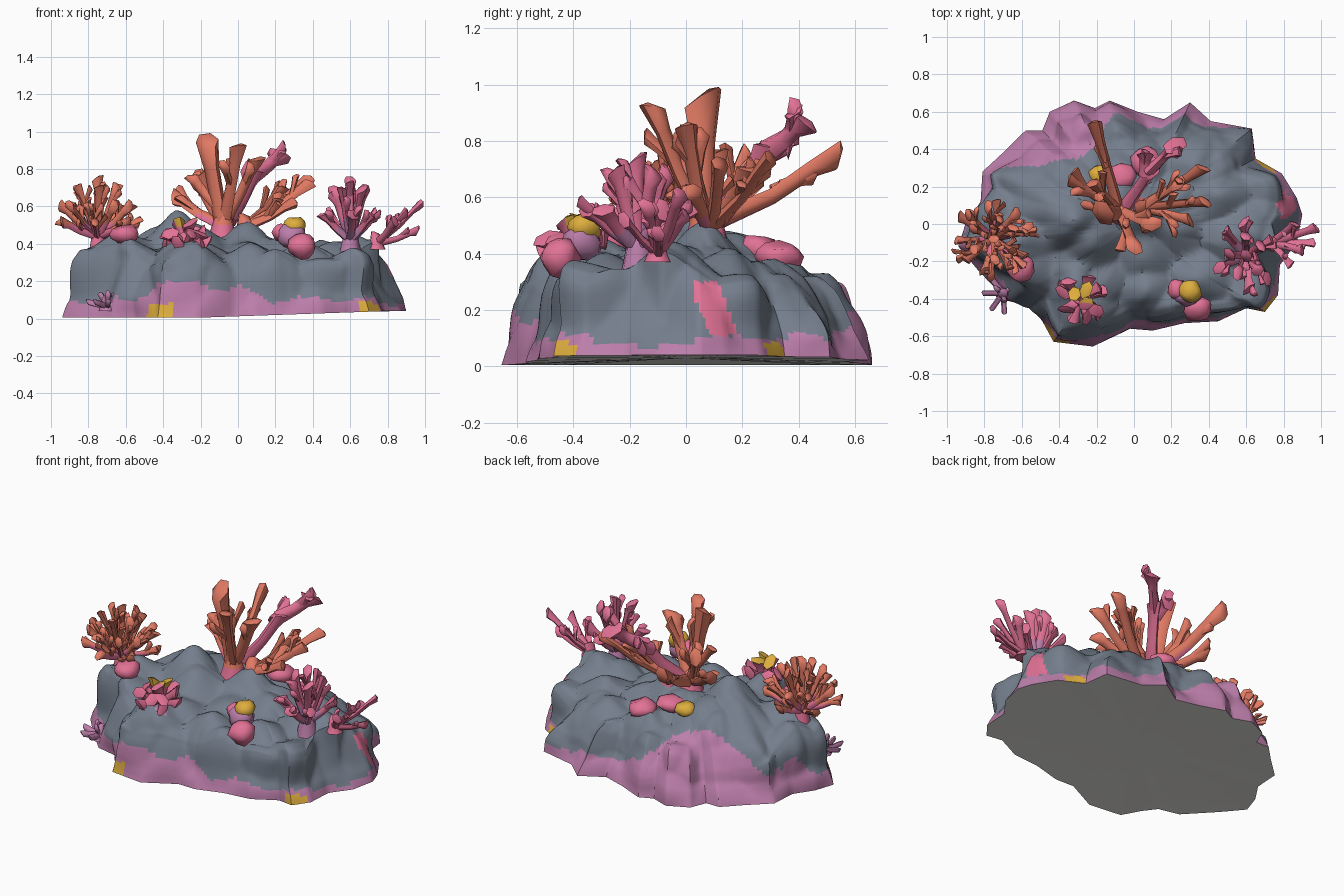
import bpy, bmesh, math, random
from mathutils import Vector, noise

if "Cube" in bpy.data.objects:
    bpy.data.objects.remove(bpy.data.objects["Cube"])
random.seed(4)

def lin(c):
    return tuple((v / 255 / 12.92) if v < 10 else ((v / 255 + .055) / 1.055) ** 2.4 for v in c)

MATS = []
for n, c in [("slate", (116, 126, 140)), ("purple", (188, 126, 170)), ("pink", (226, 114, 150)),
             ("orange", (226, 122, 100)), ("yellow", (222, 174, 62)), ("underside_grey", (250, 249, 246))]:
    m = bpy.data.materials.new(n)
    m.diffuse_color = (*lin(c), 1)
    m.use_nodes = True
    m.node_tree.nodes["Principled BSDF"].inputs["Base Color"].default_value = m.diffuse_color
    MATS.append(m)
SLATE, PURPLE, PINK, ORANGE, YELLOW, GREY = range(6)

def finish(name, bm, rule, angle=64, recalc=False):
    if recalc:
        bmesh.ops.recalc_face_normals(bm, faces=bm.faces)
    bm.normal_update()
    for f in bm.faces:
        f.material_index = rule(f.calc_center_median(), f)
    me = bpy.data.meshes.new(name)
    bm.to_mesh(me)
    bm.free()
    for m in MATS:
        me.materials.append(m)
    ob = bpy.data.objects.new(name, me)
    bpy.context.collection.objects.link(ob)
    bpy.ops.object.select_all(action='DESELECT')
    ob.select_set(True)
    bpy.context.view_layer.objects.active = ob
    bpy.ops.object.shade_smooth_by_angle(angle=math.radians(angle))
    return ob

# ---- rock: outline rings shrinking inward and climbing a bumpy height field
OUT = [(.9, .05), (.87, .14), (.79, .27), (.65, .35), (.63, .51), (.41, .55), (.3, .65), (.16, .56), (.02, .6),
       (-.13, .66), (-.21, .62), (-.32, .66), (-.45, .6), (-.49, .5), (-.58, .5), (-.68, .4), (-.81, .28),
       (-.82, .12), (-.9, .0), (-.94, -.12), (-.84, -.24), (-.68, -.41), (-.55, -.44), (-.49, -.52),
       (-.43, -.63), (-.22, -.655), (-.02, -.56), (.1, -.57), (.27, -.53), (.45, -.52), (.6, -.45),
       (.7, -.47), (.77, -.38), (.78, -.22), (.87, -.1)]

def gauss(x, y, cx, cy, sx, sy):
    return math.exp(-((x - cx) / sx) ** 2 - ((y - cy) / sy) ** 2)

def height(x, y):
    h = .36 + .16 * gauss(x, y, -.36, .04, .2, .24) + .11 * gauss(x, y, 0, .04, .24, .16)
    h += .05 * gauss(x, y, .68, -.12, .25, .2) + .05 * gauss(x, y, -.7, -.1, .15, .2)
    h += .06 * gauss(x, y, -.3, -.35, .15, .12) - .02 * gauss(x, y, .2, .5, .6, .2)
    return h

def lerp_table(tab, t):
    for (a, fa), (b, fb) in zip(tab, tab[1:]):
        if t >= b:
            return fa + (fb - fa) * (a - t) / (a - b)
    return tab[-1][1]

STEEP = [(1, 0), (.99, .2), (.955, .48), (.93, .8), (.9, .95), (.84, 1), (0, 1)]
GENTLE = [(1, 0), (.97, .22), (.91, .48), (.83, .74), (.74, .9), (.6, 1), (0, 1)]
RINGS = [1, .997, .994, .99, .985, .978, .97, .962, .955, .946, .938, .93, .92, .91, .9, .89, .88, .86, .84, .82,
         .8, .77, .74, .71, .68, .64, .6, .56, .52, .48, .44, .4, .36, .32, .28, .24, .2, .15, .1, .05]

def ground(x):
    return .005 + .035 * min(1, max(0, (x + .2) / 1.0))

def cell(x, y, z):
    return noise.voronoi(Vector((x, y, z)))[0][0]

def rock_point(px, py, t):
    x, y = px * t, py * t
    back = min(1, max(0, (py - .05) / .4)) + min(.45, max(0, (-py - .3) * 1.6))
    f = lerp_table(STEEP, t) * (1 - back) + lerp_table(GENTLE, t) * back
    z = ground(x) + f * (height(x, y) - ground(x) + .15 * (.5 - cell(x * 4.6, y * 4.6, 3.3)))
    # lumps swelling out of the side walls
    w = min(f * 3, 1) * min(1, t * 2)
    s = 1 + .17 * w * (.42 - cell(px * 3.6, py * 3.6, z * 3))
    return Vector((x * s, y * s, z))

outline = []
for i, a in enumerate(OUT):
    b = OUT[(i + 1) % len(OUT)]
    outline += [(a[0] + (b[0] - a[0]) * k / 8, a[1] + (b[1] - a[1]) * k / 8) for k in range(8)]
bm = bmesh.new()
rings = [[bm.verts.new(rock_point(x, y, t)) for x, y in outline] for t in RINGS]
N = len(outline)
for a, b in zip(rings, rings[1:]):
    for i in range(N):
        bm.faces.new((a[i], a[(i + 1) % N], b[(i + 1) % N], b[i]))
top = bm.verts.new(rock_point(.001, .001, .01))
low = bm.verts.new((0, 0, .03))
for i in range(N):
    bm.faces.new((rings[-1][i], rings[-1][(i + 1) % N], top))
    bm.faces.new((rings[0][(i + 1) % N], rings[0][i], low))

def rock_colour(c, f):
    if low in f.verts:
        return GREY
    x, y, z = c
    # yellow sponge patches near the base, pink patch on the right end
    for cx, cy, r, h in [(-.43, -.6, .075, .08), (.7, -.44, .055, .085), (.7, .3, .05, .085)]:
        if abs(x - cx) < r and abs(y - cy) < r and z < h:
            return YELLOW
    if x > .68 and .11 < z < .3 and abs((y - .11) + (z - .18) * .4) < .05:
        return PINK
    lim = .09 + .07 * noise.noise(Vector((x * 4, y * 4, 1))) + .02 * noise.noise(Vector((x * 15, y * 15, 1)))
    lim += .12 * gauss(x, y, -.3, -.6, .2, .2) + .08 * gauss(x, y, .02, -.55, .1, .15)
    lim += .42 * gauss(x, y, -.45, .5, .33, .25) + .1 * gauss(x, y, .3, .62, .15, .1)
    lim += .12 * gauss(x, y, -.85, .1, .08, .1) + .4 * gauss(x, y, -.2, -.46, .05, .05)
    return PURPLE if z < lim else SLATE
finish("rock", bm, rock_colour, 45, True)

# ---- coral helpers
def tube(bm, pts, radii, sides=6, flat=.75):
    """Tube along points with a slanted, pointed end."""
    d0 = (pts[-1] - pts[0]).normalized()
    side = d0.cross(Vector((random.uniform(-1, 1), random.uniform(-1, 1), .3))).normalized()
    up = d0.cross(side)
    prev = None
    for k, (p, r) in enumerate(zip(pts, radii)):
        ring = []
        for i in range(sides):
            a = 2 * math.pi * i / sides
            slant = d0 * (r * .6 * math.cos(a + .5)) if k == len(pts) - 1 else Vector()
            ring.append(bm.verts.new(p + side * (r * math.cos(a)) + up * (r * flat * math.sin(a)) + slant))
        if prev:
            for i in range(sides):
                bm.faces.new((prev[i], prev[(i + 1) % sides], ring[(i + 1) % sides], ring[i]))
        else:
            bm.faces.new(ring[::-1])
        prev = ring
    tip = bm.verts.new(pts[-1] + d0 * radii[-1] * .5 + side * radii[-1] * .3)
    for i in range(sides):
        bm.faces.new((prev[i], prev[(i + 1) % sides], tip))

def limb(bm, base, tip, r, flare, twigs, spread):
    """Curved limb with shorter twigs forking off its outer half."""
    base, tip = Vector(base), Vector(tip)
    d = tip - base
    mid = base + d * .5 + Vector((0, 0, -.04 * d.length))
    tube(bm, [base, mid, base + d * .8, tip], [r, r * .8, r * .85, r * flare])
    for k in range(twigs):
        s = base + d * random.uniform(.42, .72)
        v = Vector((random.uniform(-1, 1), random.uniform(-1, 1), random.uniform(-.2, .8))).normalized()
        e = s + (d.normalized() + v * .75).normalized() * spread * random.uniform(.7, 1.05)
        tube(bm, [s, s.lerp(e, .6), e], [r * .6, r * .6, r * .8], 5)

def coral(name, base, tips, r, flare, twigs, spread, rule, root=.08):
    bm = bmesh.new()
    b = Vector(base)
    tube(bm, [b - Vector((0, 0, root)), b, b + Vector((0, 0, .05))], [r * 2.1, r * 1.5, r * 1.2], 7, 1)
    for t in tips:
        limb(bm, b, t, r, flare, twigs, spread)
    return finish(name, bm, rule)

def dome(base, rx, ry, rz, rows):
    """Tips spread over a dome: rows of (count, tilt in degrees)."""
    out = []
    for n, tilt in rows:
        for i in range(n):
            a = 2 * math.pi * (i + random.uniform(.2, .6)) / n
            s, c = math.sin(math.radians(tilt)), math.cos(math.radians(tilt))
            out.append((base[0] + rx * s * math.cos(a), base[1] + ry * s * math.sin(a), base[2] + rz * c))
    return out

# ---- big central coral, with one pink limb at the back
coral("central_coral", (-.08, .07, .5), [(0, -.12, .92), (.1, 0, .85), (-.34, .24, .65),
                                         (-.21, .54, .75), (-.22, .22, .74)], .04, 1.25, 2, .16,
      lambda c, f: PINK if c.z < .53 else ORANGE)
bm = bmesh.new()
tube(bm, [Vector((-.09, .06, .52)), Vector((-.14, .06, .8)), Vector((-.165, .06, .95))], [.048, .05, .075], 6)
limb(bm, (-.11, .06, .6), (-.25, .1, .76), .03, 1.2, 0, .1)
finish("central_coral_tall_limb", bm, lambda c, f: ORANGE)
coral("central_coral_right_limbs", (.04, .09, .49), [(.37, .3, .74), (.38, .12, .72), (.3, .02, .62), (.24, .22, .7)],
      .033, 1.2, 2, .13, lambda c, f: PINK if c.z < .51 else ORANGE)
bm = bmesh.new()
limb(bm, (-.04, .1, .52), (.1, .3, .78), .045, 1.2, 0, .1)
limb(bm, (.08, .28, .76), (.22, .42, .87), .045, 1.5, 2, .12)
limb(bm, (.06, .26, .74), (.06, .37, .79), .045, 1.3, 1, .1)
finish("central_coral_pink_limb", bm, lambda c, f: PINK)

# ---- bushy orange coral on the left
B = (-.75, -.08, .44)
coral("left_coral", B, dome(B, .235, .21, .31, [(1, 0), (6, 32), (9, 58), (6, 76)]), .024, 1.3, 2, .1,
      lambda c, f: PINK if c.z < .49 else ORANGE)

# ---- pink corals on the right
B = (.6, -.17, .42)
coral("right_coral", B, dome(B, .17, .2, .32, [(1, 0), (5, 32), (6, 65)]), .03, 1.3, 1, .11,
      lambda c, f: PURPLE if c.z < .48 else PINK)
coral("right_edge_coral", (.74, -.1, .4), [(.975, -.02, .61), (.9, -.14, .57), (.96, -.1, .47), (.84, -.22, .52),
                                          (.86, .0, .54)], .024, 1.3, 1, .08, lambda c, f: PINK, .03)

# ---- small stubby corals on the front
B = (-.28, -.39, .39)
coral("front_coral", B, dome(B, .12, .13, .13, [(3, 20), (7, 60), (5, 85)]), .038, 1.2, 0, .05,
      lambda c, f: YELLOW if c.z > .5 and c.y > -.42 else PINK)
B = (-.7, -.37, .07)
coral("base_coral", B, dome(B, .11, .11, .07, [(3, 25), (7, 75)]), .022, .8, 0, .05, lambda c, f: PURPLE, .03)

# ---- rounded sponges: position, radii, colour
for name, p, s, col in [("left_sponge", (-.61, -.23, .45), (.08, .075, .055), PINK),
                        ("front_sponge", (.34, -.45, .385), (.08, .07, .07), PINK),
                        ("purple_sponge", (.28, -.37, .44), (.075, .075, .07), PURPLE),
                        ("upper_pink_sponge", (.23, -.35, .46), (.05, .06, .05), PINK),
                        ("yellow_sponge", (.3, -.36, .495), (.06, .065, .05), YELLOW),
                        ("back_sponge_a", (.07, .33, .39), (.085, .085, .05), PINK),
                        ("back_sponge_b", (-.07, .25, .42), (.08, .07, .05), PINK),
                        ("back_yellow_sponge", (-.18, .26, .42), (.06, .06, .045), YELLOW)]:
    bm = bmesh.new()
    bmesh.ops.create_icosphere(bm, subdivisions=2, radius=1)
    for v in bm.verts:
        k = 1 + .3 * noise.noise(v.co * 1.5 + Vector(p) * 9)
        v.co = Vector([p[i] + v.co[i] * s[i] * k for i in range(3)])
    finish(name, bm, lambda c, f, col=col: col)
